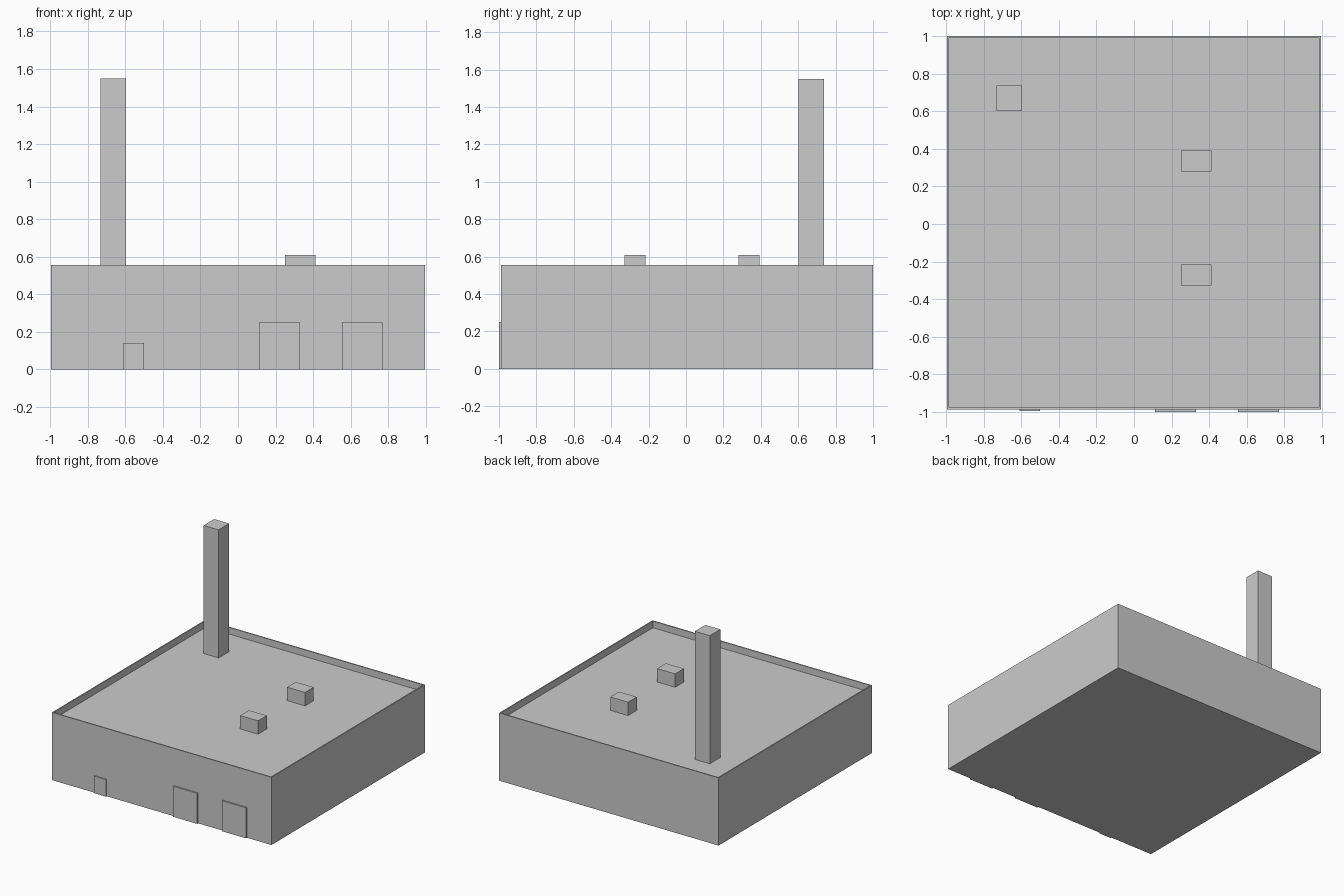
import bpy
import bmesh

default = bpy.data.objects.get("Cube")
if default:
    bpy.data.objects.remove(default, do_unlink=True)

# One plain grey for the whole building
grey = bpy.data.materials.new("plain_grey")
grey.use_nodes = True
GREY = (0.6, 0.6, 0.6, 1.0)
grey.diffuse_color = GREY
grey.node_tree.nodes["Principled BSDF"].inputs["Base Color"].default_value = GREY

ROOF_Z = 0.50
WALL_TOP = 0.555
WALL_FRONT = -0.988


def box(name, x, y, z, shape=None):
    """Make a box from (min, max) ranges; shape may edit its bmesh further."""
    bm = bmesh.new()
    bmesh.ops.create_cube(bm, size=1)
    for v in bm.verts:
        v.co = [r[0] if c < 0 else r[1] for c, r in zip(v.co, (x, y, z))]
    if shape:
        shape(bm)
    bm.normal_update()
    mesh = bpy.data.meshes.new(name)
    bm.to_mesh(mesh)
    bm.free()
    mesh.materials.append(grey)
    obj = bpy.data.objects.new(name, mesh)
    bpy.context.collection.objects.link(obj)
    return obj


def sink_roof(bm):
    """Inset the top face and push it down, leaving a thin parapet."""
    bm.normal_update()
    top = max(bm.faces, key=lambda f: f.calc_center_median().z)
    bmesh.ops.inset_region(bm, faces=[top], thickness=0.014)
    floor = bmesh.ops.extrude_discrete_faces(bm, faces=[top])["faces"][0]
    bmesh.ops.translate(bm, verts=floor.verts, vec=(0, 0, ROOF_Z - WALL_TOP))


# Main hall with parapet and sunken flat roof
box("main_hall", (-0.995, 0.995), (WALL_FRONT, 1.0), (0, WALL_TOP), sink_roof)

# Square chimney
box("chimney", (-0.733, -0.597), (0.602, 0.738), (ROOF_Z, 1.55))

# Rooftop vents
for name, y in (("rear_vent", 0.336), ("front_vent", -0.272)):
    box(name, (0.25, 0.412), (y - 0.056, y + 0.056), (ROOF_Z, 0.61))

# Loading doors and the small entrance door on the front wall
for name, x, height, out in (
    ("left_loading_door", (0.553, 0.772), 0.25, -1.0),
    ("right_loading_door", (0.111, 0.330), 0.25, -1.0),
    ("entrance_door", (-0.61, -0.50), 0.14, -0.997),
):
    box(name, x, (out, WALL_FRONT + 0.004), (0, height))
